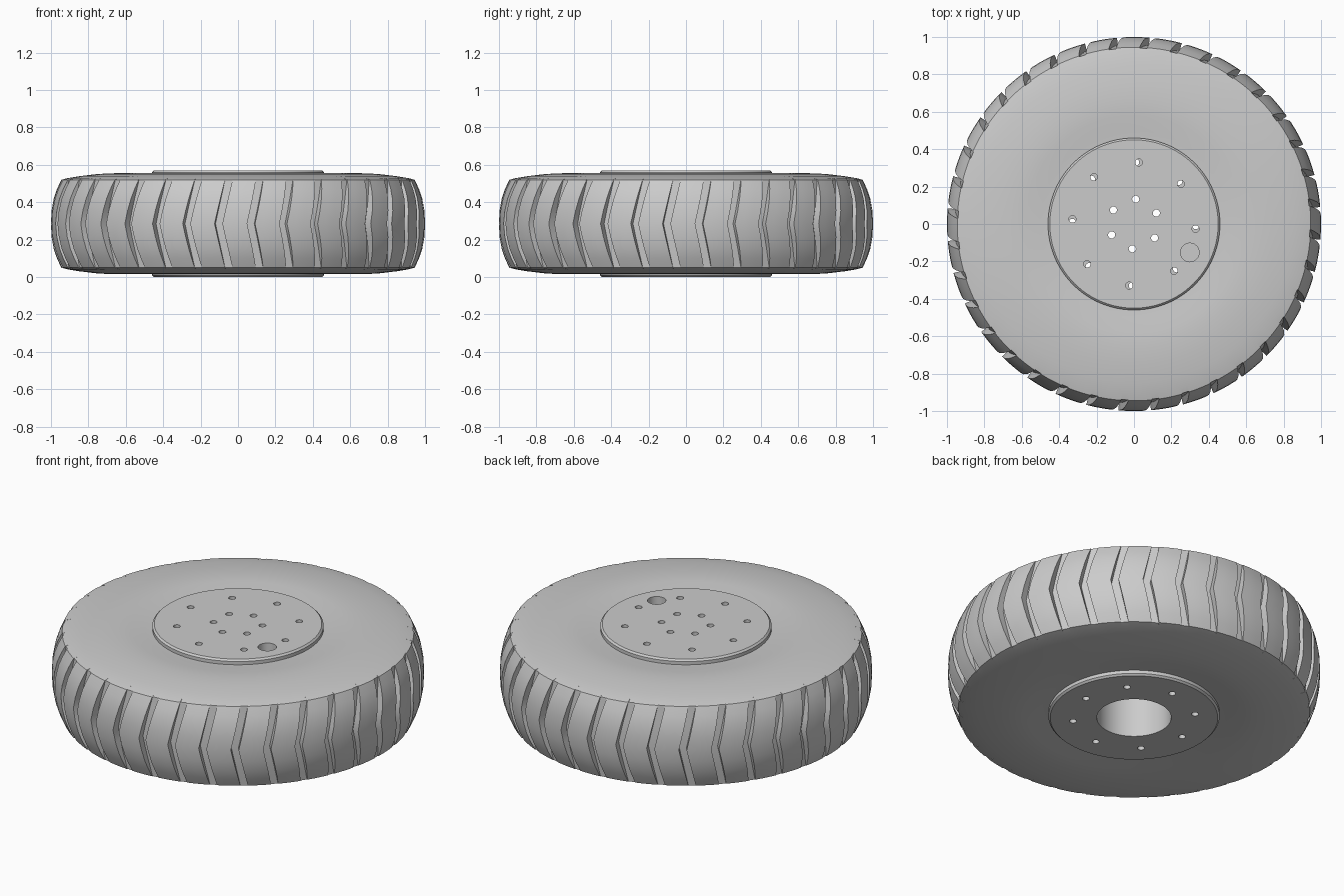
import bpy, bmesh
from math import sin, cos, radians, pi
from mathutils import Matrix

if "Cube" in bpy.data.objects:
    bpy.data.objects.remove(bpy.data.objects["Cube"])

HEIGHT = 0.57
MID = HEIGHT / 2
LUGS = 36

grey = bpy.data.materials.new("plain grey")
grey.use_nodes = True
grey.diffuse_color = (0.6, 0.6, 0.6, 1)
grey.node_tree.nodes["Principled BSDF"].inputs["Base Color"].default_value = (0.6, 0.6, 0.6, 1)


def finish(bm, name):
    bmesh.ops.remove_doubles(bm, verts=bm.verts, dist=1e-5)
    bmesh.ops.recalc_face_normals(bm, faces=bm.faces)
    mesh = bpy.data.meshes.new(name)
    bm.to_mesh(mesh)
    bm.free()
    mesh.materials.append(grey)
    obj = bpy.data.objects.new(name, mesh)
    bpy.context.collection.objects.link(obj)
    return obj


def smooth(obj, degrees):
    bpy.ops.object.select_all(action="DESELECT")
    obj.select_set(True)
    bpy.context.view_layer.objects.active = obj
    bpy.ops.object.shade_smooth_by_angle(angle=radians(degrees))


def skin(bm, rings, closed):
    """Join rings of points with quads; each ring is a closed loop."""
    rows = [[bm.verts.new(p) for p in ring] for ring in rings]
    pairs = list(zip(rows, rows[1:]))
    if closed:
        pairs.append((rows[-1], rows[0]))
    for a, b in pairs:
        for i in range(len(a)):
            j = (i + 1) % len(a)
            bm.faces.new((a[i], a[j], b[j], b[i]))
    return rows


# Tyre: half profile as (radius, height above middle, groove depth)
half = [(0.45, 0.255, 0), (0.5, 0.258, 0), (0.58, 0.268, 0), (0.66, 0.27, 0),
        (0.75, 0.266, 0), (0.85, 0.254, 0), (0.91, 0.244, 0), (0.945, 0.235, 0.004),
        (0.968, 0.185, 0.022), (0.985, 0.135, 0.033), (0.997, 0.07, 0.04), (1.0, 0, 0.042)]
profile = half + [(r, -h, d) for r, h, d in reversed(half[:-1])]

# Columns of one tread pitch: angle in degrees, and whether it lies in the groove
pitch = [(-1.2, 0), (-1.2, 1), (1.2, 1), (1.2, 0), (3.8, 0), (6.3, 0)]
rings = []
for r, h, depth in profile:
    skew = 4 + 3 * min(abs(h) / 0.235, 1)
    ring = []
    for k in range(LUGS):
        for a, cut in pitch:
            t = radians(k * 360 / LUGS + skew + a)
            rr = r - depth * cut
            ring.append((rr * cos(t), rr * sin(t), MID + h))
    rings.append(ring)
bm = bmesh.new()
skin(bm, rings, True)
tyre = finish(bm, "tyre")
smooth(tyre, 28)

# Hub: solid disc with a deep bore in its underside
hub_profile = [(0.2, 0.48), (0.2, 0), (0.45, 0), (0.46, 0.01),
               (0.46, HEIGHT - 0.01), (0.45, HEIGHT)]
SIDES = 96
bm = bmesh.new()
rows = skin(bm, [[(r * cos(2 * pi * i / SIDES), r * sin(2 * pi * i / SIDES), z)
                  for i in range(SIDES)] for r, z in hub_profile], False)
bm.faces.new(rows[0])
bm.faces.new(rows[-1])
hub = finish(bm, "hub")


# Hub holes: outer bolt ring, inner bolt ring and valve recess
def add_holes(name, count, ring, start, radius, low, high):
    bm = bmesh.new()
    for k in range(count):
        t = radians(start + k * 360 / count)
        place = Matrix.Translation((ring * cos(t), ring * sin(t), (low + high) / 2))
        bmesh.ops.create_cone(bm, cap_ends=True, segments=24, radius1=radius,
                              radius2=radius, depth=high - low, matrix=place)
    cutter = finish(bm, name)
    cutter.hide_render = True
    mod = hub.modifiers.new(name, "BOOLEAN")
    mod.operation = "DIFFERENCE"
    mod.solver = "EXACT"
    mod.object = cutter
    bpy.context.view_layer.objects.active = hub
    bpy.ops.object.modifier_apply(modifier=name)
    bpy.data.objects.remove(cutter)


add_holes("upper_bolt_holes", 8, 0.33, -4.5, 0.019, 0.3, 0.7)
add_holes("lower_bolt_holes", 8, 0.33, -1.5, 0.019, -0.1, 0.31)
add_holes("inner_bolt_holes", 6, 0.133, 26, 0.019, 0.4, 0.7)
add_holes("valve_recess", 1, 0.335, -27, 0.05, 0.47, 0.7)
smooth(hub, 30)
